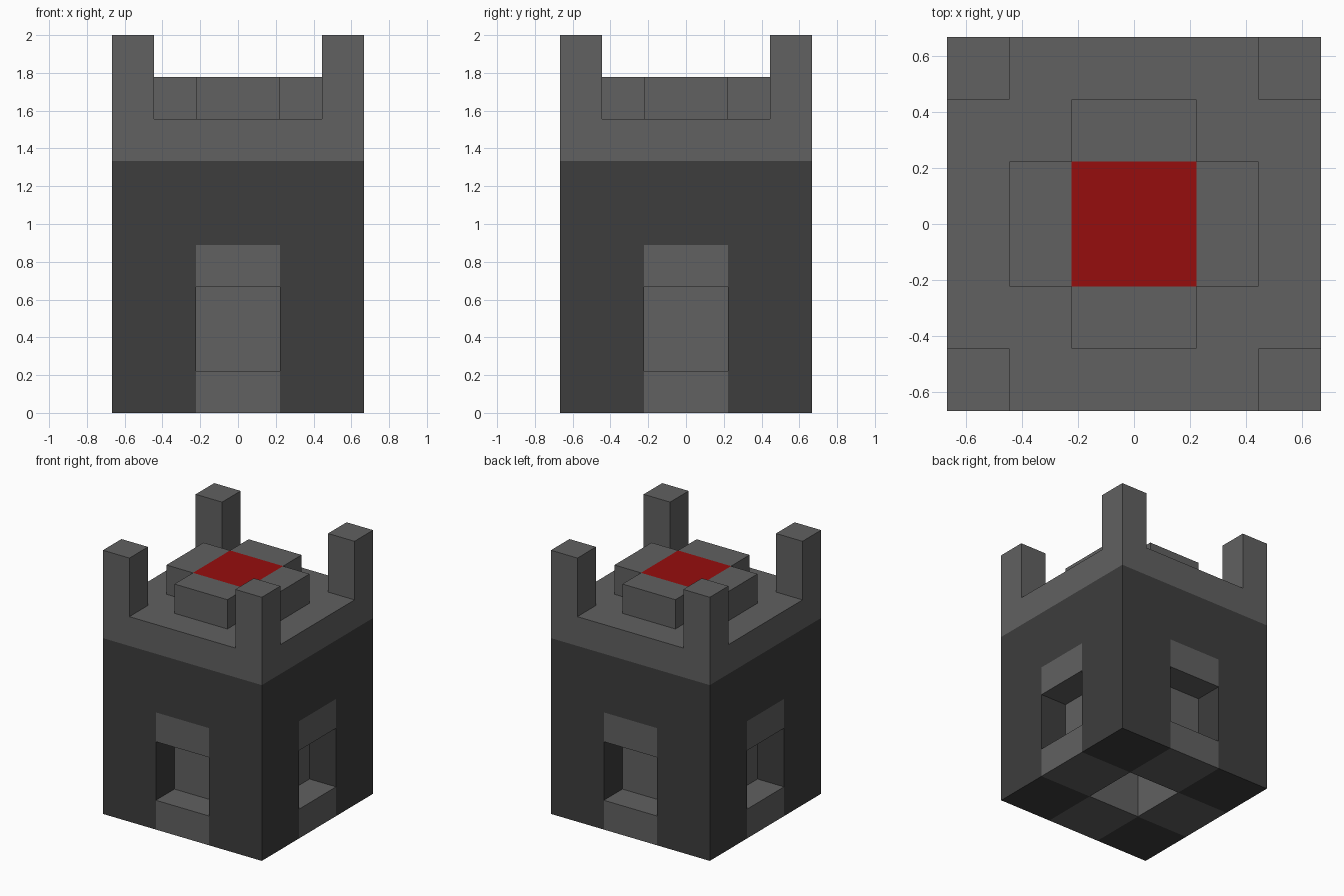
import bpy
import bmesh
import math
from mathutils import Matrix, Vector

cube = bpy.data.objects.get("Cube")
if cube:
    bpy.data.objects.remove(cube, do_unlink=True)

U = 2 / 9  # block unit: the tower is 6 x 6 x 9 units


def material(name, color):
    mat = bpy.data.materials.new(name)
    mat.use_nodes = True
    mat.diffuse_color = color
    bsdf = next(n for n in mat.node_tree.nodes if n.type == 'BSDF_PRINCIPLED')
    bsdf.inputs["Base Color"].default_value = color
    bsdf.inputs["Roughness"].default_value = 0.9
    return mat


light = material("light grey stone", (0.119, 0.119, 0.119, 1))
dark = material("dark grey stone", (0.047, 0.047, 0.047, 1))
red = material("red", (0.305, 0.004, 0.004, 1))


def box(name, low, high, mat, turn=0):
    """Box between two corners in block units, turned by quarter turns about z."""
    low, high = Vector(low) * U, Vector(high) * U
    bm = bmesh.new()
    bmesh.ops.create_cube(bm, size=1)
    bmesh.ops.scale(bm, vec=high - low, verts=bm.verts)
    bmesh.ops.translate(bm, vec=(low + high) / 2, verts=bm.verts)
    bmesh.ops.rotate(bm, cent=(0, 0, 0), verts=bm.verts,
                     matrix=Matrix.Rotation(turn * math.pi / 2, 3, 'Z'))
    mesh = bpy.data.meshes.new(name)
    bm.to_mesh(mesh)
    bm.free()
    mesh.materials.append(mat)
    obj = bpy.data.objects.new(name, mesh)
    bpy.context.collection.objects.link(obj)
    return obj


SIDES = ("front", "left", "back", "right")
CORNERS = ("front_left", "back_left", "back_right", "front_right")

for turn, (side, corner) in enumerate(zip(SIDES, CORNERS)):
    # Corner masses with the parapet and a merlon above
    box(f"{corner}_wall", (1, -3, 0), (3, -1, 6), dark, turn)
    box(f"{corner}_parapet", (1, -3, 6), (3, -1, 7), light, turn)
    box(f"{corner}_merlon", (2, -3, 7), (3, -2, 9), light, turn)
    # Window bay: sill, opening, lintel, then wall and parapet
    box(f"{side}_sill", (-1, -3, 0), (1, -2, 1), light, turn)
    box(f"{side}_lintel", (-1, -3, 3), (1, -2, 4), light, turn)
    box(f"{side}_upper_wall", (-1, -3, 4), (1, -2, 6), dark, turn)
    box(f"{side}_parapet", (-1, -3, 6), (1, -2, 7), light, turn)
    # Inner shaft wall behind the window, rising above the roof
    box(f"{side}_shaft_wall", (-1, -2, 0), (1, -1, 8), light, turn)

# Red cap closing the shaft
box("shaft_cap", (-1, -1, 7), (1, 1, 8), red)
